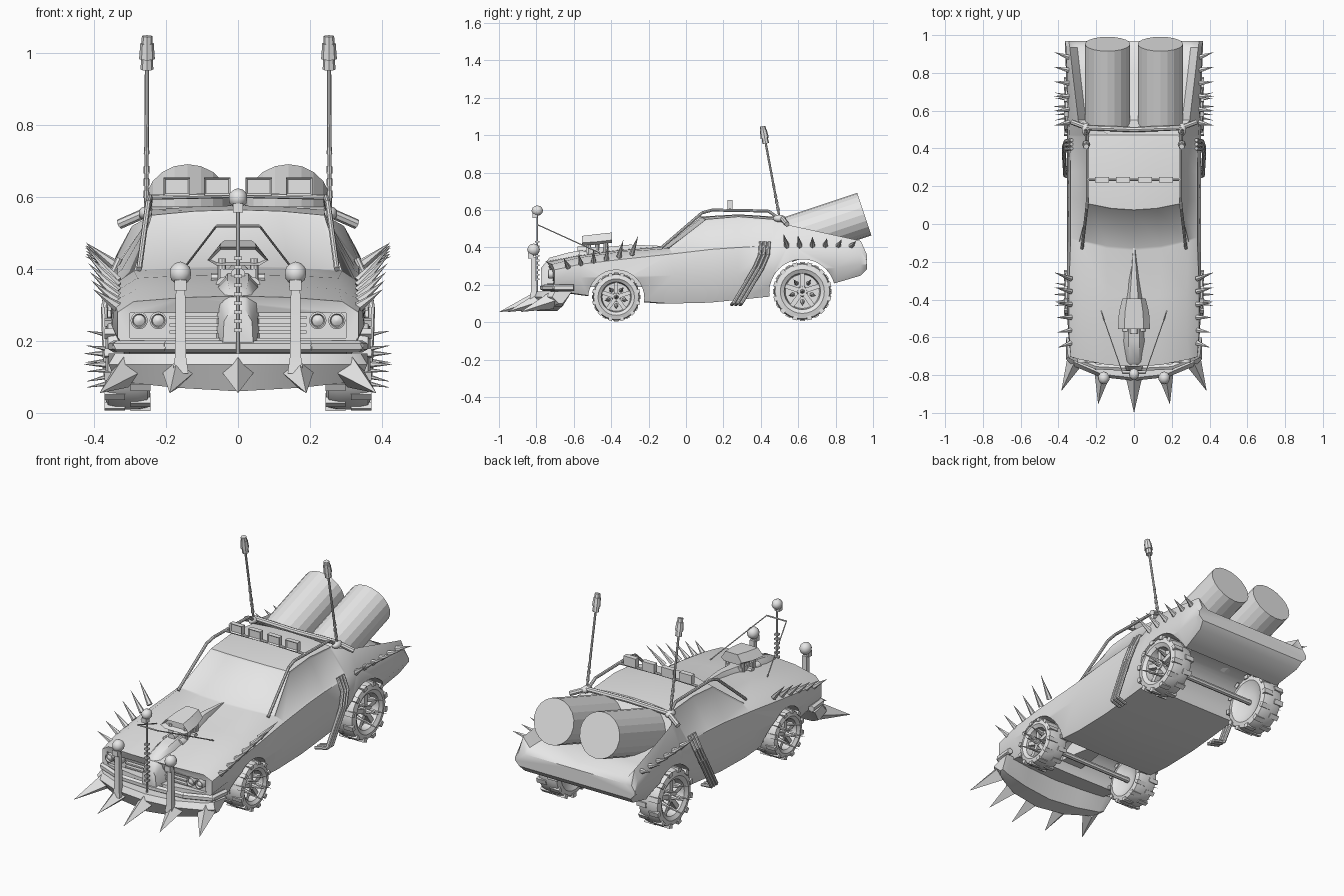
import bpy, bmesh, math
from mathutils import Matrix, Vector

cube = bpy.data.objects.get("Cube")
if cube:
    bpy.data.objects.remove(cube, do_unlink=True)

GREY = (0.8, 0.8, 0.8, 1)
metal = bpy.data.materials.new("bare_metal_grey")
metal.use_nodes = True
metal.diffuse_color = GREY
metal.node_tree.nodes["Principled BSDF"].inputs["Base Color"].default_value = GREY


def activate(ob):
    bpy.ops.object.select_all(action='DESELECT')
    ob.select_set(True)
    bpy.context.view_layer.objects.active = ob


def finish(bm, name, mirror=False, angle=35):
    bmesh.ops.remove_doubles(bm, verts=bm.verts, dist=1e-5)
    bmesh.ops.recalc_face_normals(bm, faces=bm.faces)
    me = bpy.data.meshes.new(name)
    bm.to_mesh(me)
    bm.free()
    me.materials.append(metal)
    ob = bpy.data.objects.new(name, me)
    bpy.context.collection.objects.link(ob)
    activate(ob)
    if angle:
        bpy.ops.object.shade_smooth_by_angle(angle=math.radians(angle))
    if mirror:
        ob.modifiers.new("mirror", 'MIRROR').use_mirror_merge = False
    return ob


def loft(bm, rings):
    rows = [[bm.verts.new(p) for p in r] for r in rings]
    n = len(rows[0])
    for a, b in zip(rows, rows[1:]):
        for i in range(n):
            bm.faces.new((a[i], a[(i + 1) % n], b[(i + 1) % n], b[i]))
    bm.faces.new(rows[0])
    bm.faces.new(rows[-1])


def rod(bm, a, b, r0, r1=None, n=8):
    a, b = Vector(a), Vector(b)
    m = Matrix.Translation((a + b) / 2) @ (b - a).to_track_quat('Z', 'Y').to_matrix().to_4x4()
    bmesh.ops.create_cone(bm, cap_ends=True, segments=n, radius1=r0,
                          radius2=r0 if r1 is None else r1, depth=(b - a).length, matrix=m)


def tube(bm, pts, r, n=8):
    for a, b in zip(pts, pts[1:]):
        rod(bm, a, b, r, n=n)
    for p in pts[1:-1]:
        ball(bm, p, (r, r, r), 1)


def ball(bm, c, s, sub=2):
    m = Matrix.Translation(c) @ Matrix.Diagonal((*s, 1))
    bmesh.ops.create_icosphere(bm, subdivisions=sub, radius=1, matrix=m)


def box(bm, c, s, rot=Matrix()):
    m = Matrix.Translation(c) @ rot @ Matrix.Diagonal((*s, 1))
    return bmesh.ops.create_cube(bm, size=1, matrix=m)["verts"]


def lathe_x(bm, c, profile, n=28):
    turns = [2 * math.pi * i / n for i in range(n)]
    loft(bm, [[(c[0] + x, c[1] + r * math.cos(t), c[2] + r * math.sin(t)) for t in turns]
              for x, r in profile])


# Body shell: y, sill, flank, shoulder, top edge (width, height), centre height, bow
STATIONS = [
    (-.755, .30, .17, .335, .21, .335, .28, .29, .31, .325, .05),
    (-.60, .31, .15, .35, .24, .345, .31, .28, .345, .355, .03),
    (-.38, .30, .12, .355, .25, .345, .335, .28, .375, .385, .02),
    (-.14, .30, .10, .355, .25, .335, .365, .29, .395, .405, .06),
    (.075, .30, .105, .355, .25, .335, .39, .24, .55, .565, .06),
    (.28, .30, .12, .355, .26, .335, .40, .24, .565, .577, 0),
    (.47, .30, .14, .355, .27, .34, .41, .24, .55, .565, 0),
    (.55, .30, .16, .355, .29, .345, .42, .295, .52, .44, 0),
    (.80, .31, .21, .36, .29, .355, .40, .325, .465, .40, 0),
    (.935, .33, .25, .365, .31, .36, .38, .34, .435, .385, 0),
    (.968, .34, .285, .365, .31, .365, .33, .345, .36, .36, 0)]


def body_ring(s):
    y, w1, z1, w2, z2, w3, z3, w4, z4, zc, bow = s
    inner = (w4 - .04, zc) if y > .5 else (w4 * .5, z4 + .75 * (zc - z4))
    half = [(w1, z1), (w2, z2), (w3, z3), (w4, z4), inner]
    pts = [(0, z1)] + half + [(0, zc)] + [(-x, z) for x, z in reversed(half)]
    return [(x, y + bow * (x / .33) ** 2, z) for x, z in pts]


bm = bmesh.new()
loft(bm, [body_ring(s) for s in STATIONS])
bmesh.ops.recalc_face_normals(bm, faces=bm.faces)
mid = {f: f.calc_center_median() for f in bm.faces}
glass = [f for f, c in mid.items() if c.z > .43 and -.1 < c.y < .12 and abs(c.x) < .22]
sides = [[f for f, c in mid.items() if c.z > .4 and c.y < .4 and .22 < c.x * s < .33 and c.y > -.05]
         for s in (-1, 1)]
for group in [glass] + sides:
    if group:
        bmesh.ops.inset_region(bm, faces=group, thickness=.012, depth=-.005)
body = finish(bm, "body_shell", angle=0)

# Wheel arches and grille opening
bm = bmesh.new()
WHEELS = (("front", -.373, .135, .13), ("rear", .622, .165, .157))
for _, y, z, r in WHEELS:
    rod(bm, (-.6, y, z - .005), (.6, y, z - .005), r + .02, n=32)
box(bm, (0, -.76, .243), (.60, .13, .07))
cutter = finish(bm, "opening_cutter", angle=0)
cutter.hide_render = True
mod = body.modifiers.new("openings", 'BOOLEAN')
mod.operation, mod.solver, mod.object = 'DIFFERENCE', 'EXACT', cutter
activate(body)
bpy.ops.object.modifier_apply(modifier=mod.name)
bpy.data.objects.remove(cutter, do_unlink=True)
bpy.ops.object.shade_smooth_by_angle(angle=math.radians(38))

# Wheels with tread lugs, spoked rims and hub spikes
for name, y, z, r in WHEELS:
    c = (.307, y, z)
    bm = bmesh.new()
    lathe_x(bm, c, [(-.035, r * .3), (-.05, r * .62), (-.062, r * .75), (-.055, r * .93), (-.03, r * .97),
                    (.03, r * .97), (.055, r * .93), (.062, r * .75), (.05, r * .62), (.01, r * .58), (.01, .01)])
    for i in range(24):
        t = math.tau * i / 24
        rot = Matrix.Rotation(t, 4, 'X')
        off = rot @ Vector((.036 if i % 2 else -.036, 0, r * .93))
        box(bm, Vector(c) + off, (.056, r * .17, r * .14), rot)
    finish(bm, name + "_tyre", True)
    bm = bmesh.new()
    rod(bm, (.30, y, z), (.35, y, z), r * .2, r * .16, 12)
    for i in range(5):
        rot = Matrix.Rotation(math.tau * i / 5, 4, 'X')
        box(bm, Vector(c) + rot @ Vector((.025, 0, r * .37)), (.03, r * .16, r * .5), rot)
        rot = Matrix.Rotation(math.tau * (i + .5) / 5, 4, 'X')
        rod(bm, Vector(c) + rot @ Vector((.01, 0, r * .34)), Vector(c) + rot @ Vector((.118, 0, r * .5)), .012, 0, 6)
    rod(bm, (.34, y, z), (.43, y, z), .014, 0, 6)
    rod(bm, (0, y, z), (.3, y, z), .015)
    finish(bm, name + "_rim_and_spikes", True)

# Fender spikes
bm = bmesh.new()
for i in range(6):
    y = -.63 + .068 * i
    z = .295 + .014 * i
    rod(bm, (.335, y, z), (.405 + .004 * i, y - .025 + .012 * i, z + .05 + .01 * i), .015, 0, 6)
    y = .54 + .068 * i
    rod(bm, (.335, y, .405), (.425, y - .02 + .01 * i, .475 - .008 * i), .017, 0, 6)
finish(bm, "fender_spikes", True)

# Ram plough and its spikes
bm = bmesh.new()
PLOUGH = [(0, -.815, -.64, .06), (.18, -.795, -.63, .07), (.325, -.735, -.61, .085), (.36, -.70, -.61, .10)]
rings = []
for x, yf, yb, zb in [(-p[0], *p[1:]) for p in PLOUGH[:0:-1]] + PLOUGH:
    rings.append([(x * .95, yf, .165), (x, yf - .015, .135), (x * .96, yf + .02, zb),
                  (x * .96, yb - .05, zb), (x, yb, .165)])
loft(bm, rings)
finish(bm, "ram_plough", angle=20)
bm = bmesh.new()
for x, y, tx, ty in ((0, -.80, 0, -1), (.165, -.78, .19, -.955), (-.165, -.78, -.19, -.955),
                     (.31, -.72, .385, -.885), (-.31, -.72, -.385, -.885)):
    rod(bm, (x, y, .115), (tx, ty, .055), .046, 0, 4)
finish(bm, "plough_spikes", angle=0)

# Bumper, grille bars and headlamps
bm = bmesh.new()
for s in (-1, 1):
    tube(bm, [(0, -.765, .185), (s * .2, -.755, .185), (s * .335, -.70, .185), (s * .345, -.60, .185)], .017, 6)
for z in (.225, .245, .265):
    box(bm, (0, -.705, z), (.38, .02, .008))
finish(bm, "bumper_and_grille")
bm = bmesh.new()
for x in (.222, .275):
    lathe = [(.024, -.695), (.024, -.735), (.019, -.737), (.016, -.727), (.004, -.735)]
    loft(bm, [[(x + r * math.cos(t), y, .257 + r * math.sin(t)) for t in
               [math.tau * i / 16 for i in range(16)]] for r, y in lathe])
finish(bm, "headlamps", True)

# Hood bulge running down the nose
bm = bmesh.new()
BULGE = [(-.12, .006, .408), (-.3, .025, .415), (-.45, .045, .40), (-.62, .05, .375), (-.73, .04, .345), (-.775, .03, .29)]
loft(bm, [[(-w * 1.4, y, .19), (-w * 1.3, y, z - .035), (-w * .6, y, z), (w * .6, y, z),
           (w * 1.3, y, z - .035), (w * 1.4, y, .19)] for y, w, z in BULGE])
finish(bm, "hood_bulge", angle=40)

# Supercharger with intake scoop
bm = bmesh.new()
box(bm, (0, -.475, .375), (.10, .12, .05))
for s in (-1, 1):
    for y in (-.52, -.475, -.43):
        rod(bm, (s * .045, y, .35), (s * .045, y, .43), .012)
    rod(bm, (s * .038, -.57, .355), (s * .038, -.53, .355), .024, n=12)
    rod(bm, (s * .04, -.475, .375), (s * .075, -.475, .375), .014)
rod(bm, (0, -.58, .385), (0, -.53, .385), .02, n=12)
finish(bm, "supercharger")
bm = bmesh.new()
loft(bm, [[(-w, y, z + .015), (-w * .6, y, z + h), (w * .6, y, z + h), (w, y, z + .015), (w * .7, y, z), (-w * .7, y, z)]
          for y, w, z, h in ((-.555, .085, .41, .052), (-.47, .08, .416, .056), (-.395, .062, .425, .055))])
front = min(bm.faces, key=lambda f: f.calc_center_median().y)
bmesh.ops.recalc_face_normals(bm, faces=bm.faces)
bmesh.ops.inset_region(bm, faces=[front], thickness=.008, depth=-.03)
finish(bm, "intake_scoop", angle=20)

# Skull posts on the plough
bm = bmesh.new()
loft(bm, [[(.16 + a * w, -.815 + b * w, z) for a, b in ((-1, -1), (1, -1), (1, 1), (-1, 1))]
          for z, w in ((.11, .022), (.16, .015), (.35, .013))])
ball(bm, (.16, -.815, .388), (.031, .034, .033))
box(bm, (.16, -.83, .355), (.034, .03, .03))
finish(bm, "skull_posts", True)

# Centre pole with vertebrae, skull and stay wires
bm = bmesh.new()
rod(bm, (0, -.795, .12), (0, -.795, .58), .005)
for i in range(9):
    box(bm, (0, -.795, .23 + .025 * i), (.022, .022, .009))
ball(bm, (0, -.795, .597), (.027, .031, .028))
box(bm, (0, -.807, .57), (.028, .028, .025))
rod(bm, (-.06, -.79, .52), (.06, -.79, .52), .004)
for s in (-1, 1):
    rod(bm, (s * .06, -.79, .52), (s * .175, -.46, .37), .003, n=6)
finish(bm, "centre_skull_pole")

# Side exhaust pipes
bm = bmesh.new()
for i in range(3):
    y = .022 * i
    tube(bm, [(.33, .40 + y, .43), (.362, .395 + y, .36), (.372, .365 + y, .29),
              (.365, .255 + y, .105), (.30, .245 + y, .095)], .0095)
finish(bm, "side_exhausts", True)

# Roof rails, lamp bar and rear roof bar
bm = bmesh.new()
tube(bm, [(.275, -.13, .40), (.25, .085, .585), (.245, .14, .60), (.245, .44, .595), (.25, .49, .56)], .008)
tube(bm, [(0, .50, .56), (.25, .51, .56), (.33, .54, .525)], .014)
rod(bm, (0, .235, .605), (.245, .235, .60), .007)
ball(bm, (.255, .50, .555), (.022, .035, .02))
finish(bm, "roof_rails", True)
bm = bmesh.new()
for x in (.058, .17):
    verts = box(bm, (x, .235, .63), (.074, .028, .05))
    face = min({f for v in verts for f in v.link_faces}, key=lambda f: f.calc_center_median().y)
    bmesh.ops.inset_region(bm, faces=[face], thickness=.008, depth=-.008)
finish(bm, "roof_lamps", True, 20)

# Antennas with knotted tips
bm = bmesh.new()
base, tip = Vector((.255, .50, .56)), Vector((.253, .41, 1.045))
rod(bm, base, tip, .006)
for t, r, h in ((.1, .009, .01), (.17, .009, .01), (.24, .009, .01), (.35, .008, .01),
                (.86, .018, .022), (.92, .022, .022), (.97, .017, .018)):
    p = base.lerp(tip, t)
    d = (tip - base).normalized() * h
    rod(bm, p - d, p + d, r, r * .85, 8)
finish(bm, "antennas", True)

# Rear booster drums
bm = bmesh.new()
rod(bm, (.14, .53, .437), (.14, .953, .578), .12, n=20)
finish(bm, "booster_drums", True, 15)
